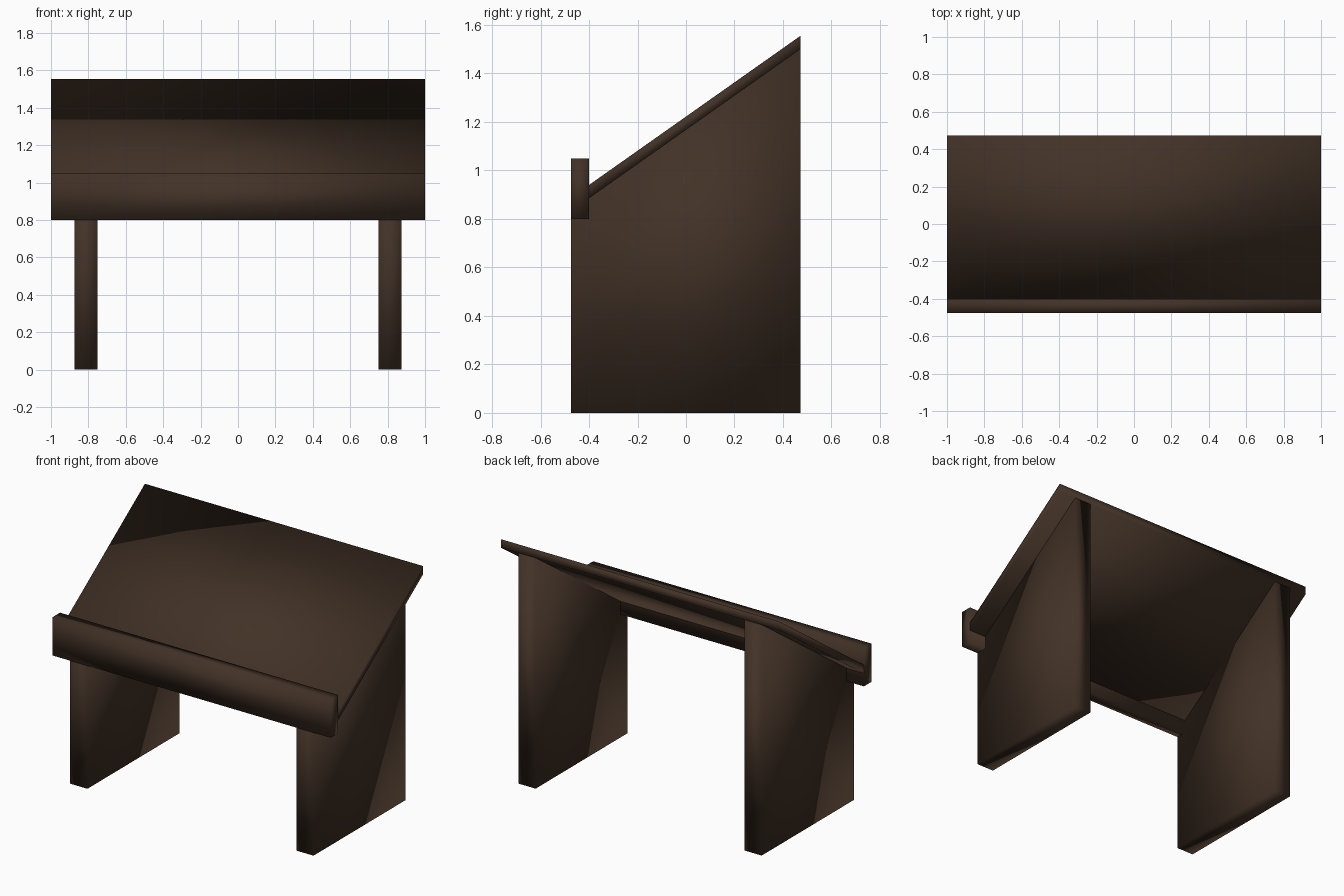
import bpy, bmesh

if "Cube" in bpy.data.objects:
    bpy.data.objects.remove(bpy.data.objects["Cube"])

# Single dark wood colour
wood = bpy.data.materials.new("dark brown wood")
wood.diffuse_color = (0.055, 0.032, 0.020, 1)
wood.use_nodes = True
wood.node_tree.nodes["Principled BSDF"].inputs["Base Color"].default_value = wood.diffuse_color


def extrude_profile(name, profile, x0, x1):
    """Extrude a (y, z) outline along x from x0 to x1."""
    bm = bmesh.new()
    face = bm.faces.new([bm.verts.new((x0, y, z)) for y, z in profile])
    result = bmesh.ops.extrude_face_region(bm, geom=[face])
    moved = [g for g in result["geom"] if isinstance(g, bmesh.types.BMVert)]
    bmesh.ops.translate(bm, vec=(x1 - x0, 0, 0), verts=moved)
    bmesh.ops.recalc_face_normals(bm, faces=bm.faces)
    for f in bm.faces:
        f.smooth = True  # softly shaded boxes
    mesh = bpy.data.meshes.new(name)
    bm.to_mesh(mesh)
    bm.free()
    mesh.materials.append(wood)
    obj = bpy.data.objects.new(name, mesh)
    bpy.context.collection.objects.link(obj)
    return obj


# Sloping desk top
extrude_profile("sloping_top",
                [(-0.40, 0.885), (0.472, 1.50), (0.472, 1.555), (-0.40, 0.94)], -1, 1)

# Front lip that stops things sliding off
extrude_profile("front_lip",
                [(-0.475, 0.80), (-0.40, 0.80), (-0.40, 1.05), (-0.475, 1.05)], -1, 1)

# Slab legs cut to the slope of the top
leg_outline = [(-0.474, 0), (0.472, 0), (0.472, 1.50), (-0.474, 0.845)]
for side, x in (("left", -0.813), ("right", 0.813)):
    extrude_profile(side + "_leg", leg_outline, x - 0.062, x + 0.062)
